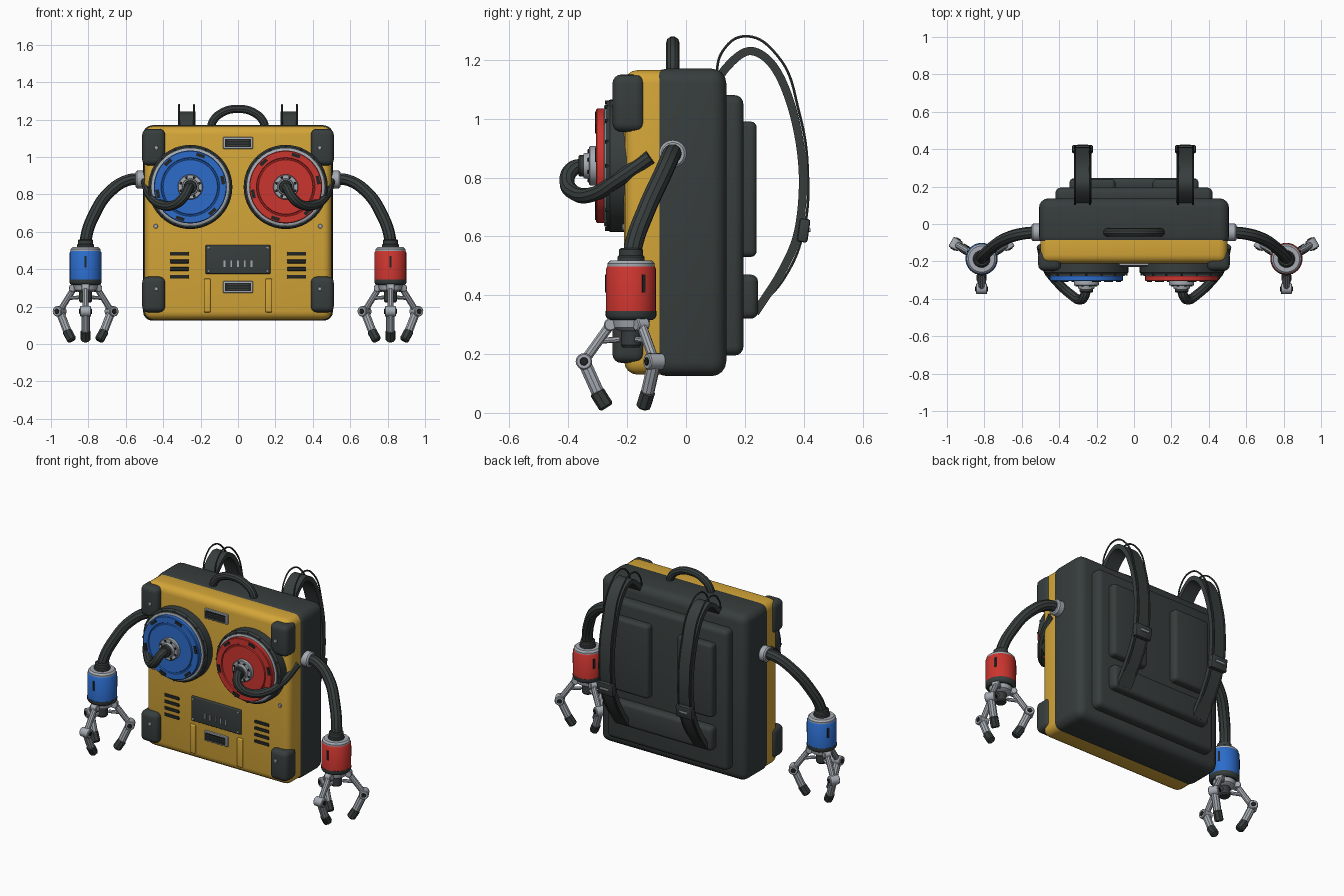
import bpy, bmesh
from math import radians, sin, cos, pi
from mathutils import Vector, Matrix, Euler

cube = bpy.data.objects.get("Cube")
if cube:
    bpy.data.objects.remove(cube, do_unlink=True)


def material(name, rgb):
    m = bpy.data.materials.new(name)
    m.use_nodes = True
    m.diffuse_color = (*rgb, 1)
    node = next(n for n in m.node_tree.nodes if n.type == 'BSDF_PRINCIPLED')
    node.inputs["Base Color"].default_value = (*rgb, 1)
    return m


YELLOW = material("yellow", (0.66, 0.38, 0.04))
DARK = material("dark rubber", (0.038, 0.047, 0.046))
BLACK = material("black", (0.016, 0.018, 0.018))
BLUE = material("blue", (0.025, 0.15, 0.6))
RED = material("red", (0.6, 0.035, 0.028))
GREY = material("grey metal", (0.38, 0.41, 0.45))
parts = []


def finish(name, bm, mat):
    bmesh.ops.recalc_face_normals(bm, faces=bm.faces)
    me = bpy.data.meshes.new(name)
    bm.to_mesh(me)
    bm.free()
    me.materials.append(mat)
    ob = bpy.data.objects.new(name, me)
    bpy.context.collection.objects.link(ob)
    parts.append(ob)
    return ob


def box(name, center, size, mat, bevel=0.0, rot=(0, 0, 0), seg=4):
    bm = bmesh.new()
    bmesh.ops.create_cube(bm, size=1)
    bmesh.ops.scale(bm, vec=size, verts=bm.verts)
    if bevel:
        bmesh.ops.bevel(bm, geom=bm.edges[:], offset=bevel, segments=seg,
                        profile=0.5, affect='EDGES')
    bm.transform(Matrix.Translation(center) @ Euler(rot).to_matrix().to_4x4())
    return finish(name, bm, mat)


def span(name, x, y, z, mat, bevel=0.0):
    """Box given by its limits on each axis."""
    lims = (x, y, z)
    return box(name, [(a + b) / 2 for a, b in lims], [b - a for a, b in lims], mat, bevel)


def lathe(name, origin, axis, profile, mat, steps=32):
    """Closed solid turned from (radius, height) points along an axis."""
    bm = bmesh.new()
    pts = [(0, profile[0][1])] + profile + [(0, profile[-1][1])]
    vs = [bm.verts.new((r, 0, h)) for r, h in pts]
    es = [bm.edges.new(p) for p in zip(vs, vs[1:])]
    bmesh.ops.spin(bm, geom=vs + es, cent=(0, 0, 0), axis=(0, 0, 1),
                   angle=2 * pi, steps=steps)
    bmesh.ops.remove_doubles(bm, verts=bm.verts, dist=1e-5)
    turn = Vector((0, 0, 1)).rotation_difference(Vector(axis)).to_matrix().to_4x4()
    bm.transform(Matrix.Translation(origin) @ turn)
    return finish(name, bm, mat)


def rod(name, a, b, r, mat, steps=16, edge=0.004):
    d = Vector(b) - Vector(a)
    n = d.length
    return lathe(name, a, d, [(r - edge, 0), (r, edge), (r, n - edge), (r - edge, n)], mat, steps)


def tube(name, pts, r, mat, res=3):
    cu = bpy.data.curves.new(name, 'CURVE')
    cu.dimensions = '3D'
    cu.bevel_depth, cu.bevel_resolution, cu.resolution_u = r, res, 10
    cu.use_fill_caps = True
    sp = cu.splines.new('BEZIER')
    sp.bezier_points.add(len(pts) - 1)
    for bp, p in zip(sp.bezier_points, pts):
        bp.co = p
        bp.handle_left_type = bp.handle_right_type = 'AUTO'
    ob = bpy.data.objects.new(name, cu)
    bpy.context.collection.objects.link(ob)
    cu.materials.append(mat)
    bpy.ops.object.select_all(action='DESELECT')
    bpy.context.view_layer.objects.active = ob
    ob.select_set(True)
    bpy.ops.object.convert(target='MESH')
    parts.append(bpy.context.view_layer.objects.active)


def ribbon(name, x, width, path, thick, mat):
    """Flat band following a smooth path in the y-z plane."""
    P = [Vector(p) for p in path]
    P = [2 * P[0] - P[1]] + P + [2 * P[-1] - P[-2]]
    pts = []
    for a, b, c, d in zip(P, P[1:], P[2:], P[3:]):
        for k in range(6):
            t = k / 6
            pts.append(0.5 * (2 * b + (c - a) * t + (2 * a - 5 * b + 4 * c - d) * t * t
                              + (3 * b - a - 3 * c + d) * t ** 3))
    pts.append(P[-2])
    bm = bmesh.new()
    rings = []
    for i, p in enumerate(pts):
        t = (pts[min(i + 1, len(pts) - 1)] - pts[max(i - 1, 0)]).normalized()
        n = Vector((-t.y, t.x)) * thick / 2
        rings.append([bm.verts.new((x + sx * width / 2, *(p + n * sn)))
                      for sx, sn in ((-1, -1), (1, -1), (1, 1), (-1, 1))])
    for a, b in zip(rings, rings[1:]):
        for k in range(4):
            bm.faces.new((a[k], a[k - 1], b[k - 1], b[k]))
    bm.faces.new(rings[0])
    bm.faces.new(rings[-1])
    return finish(name, bm, mat)


# Pack shell, front cover and padded back
span("pack_body", (-.508, .508), (-.115, .137), (.125, 1.17), DARK, .05)
span("front_cover", (-.5, .5), (-.21, -.02), (.13, 1.165), YELLOW, .045)
span("back_panel", (-.42, .42), (.1, .195), (.195, 1.08), DARK, .03)
span("lumbar_pad", (-.345, .345), (.17, .245), (.32, .47), DARK, .025)
tube("carry_handle", [(-.145, -.045, 1.14), (-.135, -.045, 1.19), (-.08, -.045, 1.24),
                      (0, -.045, 1.257), (.08, -.045, 1.24), (.135, -.045, 1.19),
                      (.145, -.045, 1.14)], .023, DARK)

# Control panel and badges
F = -.21
span("control_panel", (-.173, .173), (F - .012, F + .01), (.375, .53), DARK, .006)
for i in range(5):
    x = -.072 + .036 * i
    span("slider", (x - .005, x + .005), (F - .019, F - .01), (.412, .447), GREY)
for sx in (-1, 1):
    for z in (.39, .515):
        rod("panel_screw", (sx * .157, F, z), (sx * .157, F - .015, z), .007, GREY, 8, .001)
for z in (1.075, .305):
    span("badge_frame", (-.08, .08), (F - .012, F + .01), (z - .031, z + .031), GREY, .004)
    span("badge_plate", (-.07, .07), (F - .016, F - .008), (z - .022, z + .022), BLACK)
    for k in (-1, 0, 1):
        span("badge_bar", (-.055, .055), (F - .019, F - .012),
             (z + k * .013 - .003, z + k * .013 + .003), DARK)

for s, side, paint in ((1, "left", RED), (-1, "right", BLUE)):
    # Corner guards, vents, ribs and screws
    for z0, z1, zb in ((.955, 1.15, 1.05), (.17, .36, .295)):
        span(side + "_corner_guard", sorted((s * .39, s * .512)), (-.25, -.14), (z0, z1), DARK, .03)
        rod(side + "_guard_bolt", (s * .437, -.24, zb), (s * .437, -.254, zb), .011, GREY, 10, .002)
    for k in range(4):
        box(side + "_vent_slot", (s * .313, F, .36 + k * .041), (.102, .012, .02), BLACK, .004, seg=2)
    span(side + "_cover_rib", sorted((s * .147, s * .183)), (F - .012, F + .01), (.17, .35), YELLOW, .006)
    rod(side + "_cover_screw", (s * .44, -.2, .63), (s * .44, -.217, .63), .012, GREY, 10, .002)

    # Round dial with hub
    c = Vector((s * .255, -.2, .84))
    out = Vector((0, -1, 0))
    lathe(side + "_dial_housing", c, out, [(.225, -.01), (.225, .058), (.216, .07)], DARK, 48)
    lathe(side + "_dial_ring", c, out, [(.207, .06), (.207, .076), (.2, .079)], GREY, 48)
    lathe(side + "_dial", c, out, [(.195, .07), (.195, .102), (.191, .106), (.157, .106),
                                   (.154, .1), (.148, .1), (.145, .106)], paint, 48)
    lathe(side + "_dial_hub", c, out, [(.067, .1), (.067, .126), (.063, .13), (.045, .13),
                                       (.042, .148)], GREY)
    for k in range(6):
        a = radians(12 + 60 * k)
        box(side + "_dial_slot", c + Vector((.177 * cos(a), -.106, .177 * sin(a))),
            (.018, .008, .046), BLACK, rot=(0, -a, 0))
    for k in range(8):
        a = k * pi / 4 + pi / 8
        p = c + Vector((.054 * cos(a), -.128, .054 * sin(a)))
        rod(side + "_hub_bolt", p, p + out * .006, .007, BLACK, 8, .001)
    for k in range(16):
        a = k * pi / 8
        p = c + Vector((.215 * cos(a), -.06, .215 * sin(a)))
        rod(side + "_rim_bolt", p, p + out * .016, .006, DARK, 8, .001)

    # Hose from the hub round to the side
    rod(side + "_hose_collar", c + out * .13, c + out * .165, .036, DARK)
    tube(side + "_hose", [(s * .255, -.34, .84), (s * .265, -.385, .83), (s * .29, -.405, .785),
                          (s * .34, -.375, .745), (s * .41, -.31, .745), (s * .465, -.235, .79),
                          (s * .495, -.12, .87)], .026, DARK)

    # Arm
    rod(side + "_shoulder_socket", (s * .49, -.045, .88), (s * .547, -.045, .88), .047, GREY, 24, .008)
    tube(side + "_arm", [(s * .5, -.045, .88), (s * .585, -.05, .877), (s * .69, -.08, .81),
                         (s * .77, -.135, .69), (s * .812, -.178, .57), (s * .815, -.187, .5)], .032, DARK)

    # Hand
    h = Vector((s * .815, -.187, 0))
    up = Vector((0, 0, 1))
    lathe(side + "_wrist", h, up, [(.046, .51), (.046, .53), (.041, .535), (.041, .555), (.034, .56)], DARK)
    lathe(side + "_hand_lid", h, up, [(.08, .495), (.08, .508), (.07, .518)], GREY)
    lathe(side + "_hand_shell", h, up, [(.08, .335), (.085, .342), (.085, .49), (.08, .498)], paint)
    lathe(side + "_hand_base", h, up, [(.072, .315), (.082, .322), (.086, .33), (.086, .346)], DARK)
    lathe(side + "_palm", h, up, [(.04, .278), (.06, .29), (.066, .32)], GREY)
    lathe(side + "_palm_nub", h, up, [(.028, .222), (.034, .23), (.034, .28)], DARK)
    for ang in (-90, 30, 150):
        a = radians(ang)
        d = Vector((cos(a), sin(a), 0))
        w = Vector((-sin(a), cos(a), 0))
        at = lambda r, z: h + d * r + up * z
        box(side + "_hand_slot", at(.084, .44), (.008, .012, .06), BLACK, rot=(0, 0, a))
        root, elbow, ankle = at(.07, .3), at(.16, .175), at(.112, .068)
        rod(side + "_finger_root", root - w * .022, root + w * .022, .022, GREY)
        rod(side + "_finger_upper", root, elbow, .017, GREY, 10)
        rod(side + "_finger_brace", at(.035, .25), at(.105, .245), .01, GREY, 8)
        rod(side + "_finger_elbow", elbow - w * .03, elbow + w * .03, .028, GREY)
        rod(side + "_elbow_pin", elbow - w * .034, elbow + w * .034, .014, BLACK, 12, .002)
        rod(side + "_finger_lower", elbow, ankle, .023, GREY, 10)
        rod(side + "_finger_tip", at(.118, .075), at(.082, .018), .026, DARK, 8, .007)

    # Shoulder pad, strap, piping and buckle
    span(side + "_back_pad", sorted((s * .1, s * .345)), (.17, .24), (.53, .99), DARK, .02)
    x = s * .275
    ribbon(side + "_strap", x, .094, [(.09, 1.08), (.13, 1.165), (.215, 1.23), (.3, 1.175), (.365, 1.02),
                                      (.397, .82), (.382, .62), (.325, .48), (.235, .34)], .028, DARK)
    for e in (-.04, .04):
        tube(side + "_strap_piping", [(x + e, *p) for p in (
            (.1, 1.12), (.125, 1.23), (.2, 1.28), (.31, 1.215), (.385, 1.02),
            (.414, .82), (.398, .61), (.335, .46), (.25, .36))], .005, DARK, 1)
    box(side + "_buckle", (x, .4, .62), (.112, .036, .08), DARK, .008, rot=(radians(-8), 0, 0), seg=2)
    span(side + "_buckle_bar", (x - .03, x + .03), (.41, .424), (.615, .627), GREY, .003)

# Smooth shading with sharp edges kept
bpy.ops.object.select_all(action='DESELECT')
for ob in parts:
    ob.select_set(True)
bpy.context.view_layer.objects.active = parts[0]
bpy.ops.object.shade_smooth_by_angle(angle=radians(35))
